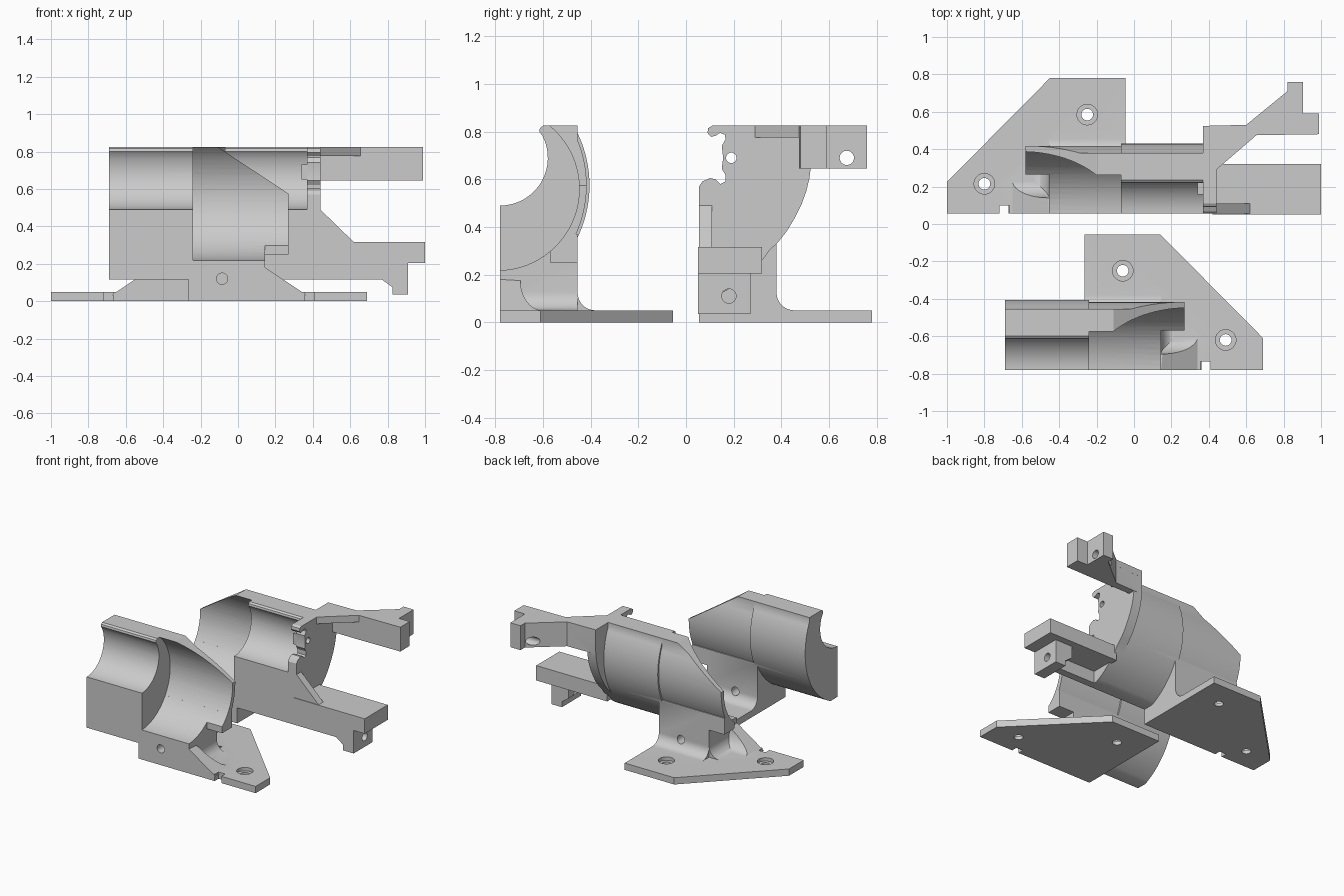
import bpy, bmesh, math
from mathutils import Matrix, Vector

if "Cube" in bpy.data.objects:
    bpy.data.objects.remove(bpy.data.objects["Cube"])

grey = bpy.data.materials.new("plain grey")
grey.diffuse_color = (0.6, 0.6, 0.6, 1)
grey.use_nodes = True
grey.node_tree.nodes["Principled BSDF"].inputs["Base Color"].default_value = grey.diffuse_color


def prism(name, pts, axis, a, b):
    """Extrude a 2D profile along an axis: x -> (y,z), y -> (x,z), z -> (x,y)."""
    def place(p, t):
        return {'x': (t, p[0], p[1]), 'y': (p[0], t, p[1]), 'z': (p[0], p[1], t)}[axis]
    bm = bmesh.new()
    lo = [bm.verts.new(place(p, a)) for p in pts]
    hi = [bm.verts.new(place(p, b)) for p in pts]
    n = len(pts)
    bm.faces.new(lo)
    bm.faces.new(hi[::-1])
    for i in range(n):
        bm.faces.new((lo[i], hi[i], hi[(i + 1) % n], lo[(i + 1) % n]))
    bmesh.ops.recalc_face_normals(bm, faces=bm.faces)
    me = bpy.data.meshes.new(name)
    bm.to_mesh(me)
    bm.free()
    me.materials.append(grey)
    ob = bpy.data.objects.new(name, me)
    bpy.context.collection.objects.link(ob)
    return ob


def box(name, x, y, z):
    return prism(name, [(x[0], y[0]), (x[1], y[0]), (x[1], y[1]), (x[0], y[1])], 'z', *z)


def arc(cx, cy, r, a0, a1, n=20):
    return [(cx + r * math.cos(a0 + (a1 - a0) * i / n),
             cy + r * math.sin(a0 + (a1 - a0) * i / n)) for i in range(n + 1)]


def rod(name, c, r, axis, a, b, n=32):
    return prism(name, arc(c[0], c[1], r, 0, 2 * math.pi * (n - 1) / n, n - 1), axis, a, b)


def combine(base, op, *others):
    """Apply a boolean with each other object, then discard it."""
    for o in others:
        m = base.modifiers.new("bool", 'BOOLEAN')
        m.operation, m.object, m.solver = op, o, 'EXACT'
        bpy.context.view_layer.objects.active = base
        bpy.ops.object.modifier_apply(modifier=m.name)
        bpy.data.objects.remove(o)


def shade(ob):
    bpy.ops.object.select_all(action='DESELECT')
    ob.select_set(True)
    bpy.context.view_layer.objects.active = ob
    bpy.ops.object.shade_smooth_by_angle(angle=math.radians(30))


PI = math.pi


def outer(r):
    """Rounded back of the shell, from the underside up to the flat top strip."""
    return arc(-0.91, 0.575, r, -math.asin(0.46 / r), math.acos(0.455 / r), 28)


# Shell: narrow bore section and wide bore section
narrow = ([(-0.78, 0.115)] + outer(0.505)
          + [(-0.455, 0.825), (-0.60, 0.825), (-0.613, 0.815), (-0.616, 0.80)]
          + arc(-0.78, 0.69, 0.2, 0.48, -PI / 2))
wide = ([(-0.78, 0.115)] + outer(0.493)
        + [(-0.455, 0.825)] + arc(-0.79, 0.56, 0.342, 0.887, -PI / 2 + 0.03, 36))
front = prism("front_bracket", narrow, 'x', -0.69, -0.24)
combine(front, 'UNION', prism("wide_shell", wide, 'x', -0.2405, 0.27))

# Trim the shell: sloped upper corner and relief above the plate
combine(front, 'DIFFERENCE',
        prism("slope_cut", [(-0.14, 0.845), (0.3, 0.555), (0.3, 0.95), (-0.14, 0.95)], 'y', -0.95, -0.3),
        box("relief_cut", (0.145, 0.35), (-0.95, -0.57), (0.0, 0.4)),
        box("under_cut", (0.145, 0.35), (-0.95, -0.3), (0.0, 0.25)))

# Foot with a fillet behind, and the lip under the wide shell
foot = ([(-0.78, 0.02), (-0.38, 0.02)] + arc(-0.38, 0.125, 0.075, -PI / 2, -PI, 10)
        + [(-0.455, 0.37), (-0.78, 0.37)])
combine(front, 'UNION',
        prism("foot", foot, 'x', -0.265, 0.145),
        box("lip", (0.14, 0.27), (-0.57, -0.455), (0.25, 0.37)))
combine(front, 'DIFFERENCE', rod("wide_bore", (-0.79, 0.56), 0.342, 'x', -0.24, 0.4, 72))

# Gusset with a scooped back and sloping end
gusset = prism("gusset", [(-0.78, 0.03), (-0.6, 0.03)]
               + [(-0.6 + 0.095 * math.cos(t), 0.175 + 0.126 * math.sin(t))
                  for t in [-PI / 2 - PI / 2 * i / 10 for i in range(11)]]
               + [(-0.78, 0.18)], 'x', 0.13, 0.36)
combine(gusset, 'DIFFERENCE',
        prism("gusset_cut", [(0.115, 0.2), (0.37, 0.03), (0.5, 0.03), (0.5, 0.4), (0.115, 0.4)],
              'y', -0.9, -0.5))
end_fillet = prism("end_fillet", [(0.13, 0.03), (0.225, 0.03)]
                   + arc(0.225, 0.13, 0.08, -PI / 2, -PI, 10) + [(0.13, 0.13)],
                   'y', -0.72, -0.455)

# Base plate with a notch
plate = prism("plate", [(-0.265, -0.78), (0.355, -0.78), (0.355, -0.735), (0.41, -0.735),
                        (0.41, -0.78), (0.69, -0.78), (0.69, -0.61), (0.14, -0.055),
                        (-0.265, -0.055)], 'z', 0, 0.05)
combine(front, 'UNION', gusset, end_fillet, plate)

# Screw holes with counterbores, and the cross hole in the foot
for c in ((-0.06, -0.25), (0.49, -0.62)):
    combine(front, 'DIFFERENCE', rod("hole", c, 0.031, 'z', -0.1, 0.1),
            rod("counterbore", c, 0.055, 'z', 0.025, 0.1))
combine(front, 'DIFFERENCE', rod("cross_hole", (-0.085, 0.12), 0.03, 'y', -0.9, -0.3))

# Rear bracket: mirrored twin
rear = front.copy()
rear.data = front.data.copy()
rear.name = "rear_bracket"
bpy.context.collection.objects.link(rear)
rear.data.transform(Matrix.Translation(Vector((-0.31, 0.835, 0))) @ Matrix.Scale(-1, 4, (1, 0, 0)))
rear.data.flip_normals()

# End plate with clip-shaped opening
end = [(0.055, 0.115)] + [(y + 0.835, z) for y, z in outer(0.505) if z < 0.31]
end += [(0.39, 0.34), (0.425, 0.385), (0.455, 0.435), (0.485, 0.495), (0.505, 0.55),
        (0.518, 0.605), (0.525, 0.66), (0.525, 0.825), (0.11, 0.825), (0.093, 0.815),
        (0.09, 0.795), (0.105, 0.778), (0.125, 0.783), (0.143, 0.795), (0.163, 0.787),
        (0.166, 0.768), (0.15, 0.74), (0.156, 0.69), (0.15, 0.645), (0.165, 0.62),
        (0.165, 0.59), (0.145, 0.58), (0.125, 0.6), (0.10, 0.605), (0.068, 0.59), (0.055, 0.57)]
combine(rear, 'UNION', prism("end_plate", end, 'x', 0.37, 0.44),
        box("boss", (0.34, 0.39), (0.157, 0.28), (0.65, 0.73)))
combine(rear, 'DIFFERENCE', rod("pin_hole", (0.19, 0.69), 0.022, 'x', 0.3, 0.5))

# Lower arm: front wall, top slab and stepped end block
lower = prism("lower_arm", [(0.42, 0.115), (0.42, 0.49), (0.44, 0.49), (0.62, 0.315),
                            (0.85, 0.315), (0.85, 0.115)], 'y', 0.055, 0.11)
combine(lower, 'UNION',
        box("slab", (0.42, 1.0), (0.05, 0.32), (0.205, 0.315)),
        prism("end_block", [(0.77, 0.115), (0.825, 0.075), (0.825, 0.035), (0.91, 0.035),
                            (0.91, 0.25), (0.77, 0.25)], 'y', 0.05, 0.27))
combine(lower, 'DIFFERENCE', rod("lower_hole", (0.18, 0.11), 0.03, 'x', 0.7, 1.1))

# Upper arm: thin web, deeper back wall and end tab
upper = prism("upper_arm", [(0.39, 0.40), (0.39, 0.525), (0.60, 0.53), (0.82, 0.71), (0.82, 0.76),
                            (0.903, 0.76), (0.903, 0.59), (0.99, 0.59), (0.99, 0.48),
                            (0.655, 0.475), (0.44, 0.29), (0.43, 0.29)], 'z', 0.775, 0.825)
combine(upper, 'UNION',
        prism("back_wall", [(0.42, 0.475), (0.42, 0.525), (0.60, 0.53), (0.82, 0.71), (0.82, 0.76),
                            (0.903, 0.76), (0.903, 0.59), (0.99, 0.59), (0.99, 0.48),
                            (0.655, 0.475)], 'z', 0.645, 0.80))
combine(upper, 'DIFFERENCE', rod("upper_hole", (0.675, 0.69), 0.03, 'x', 0.6, 1.1))

combine(rear, 'UNION', lower, upper)
for ob in (front, rear):
    shade(ob)
